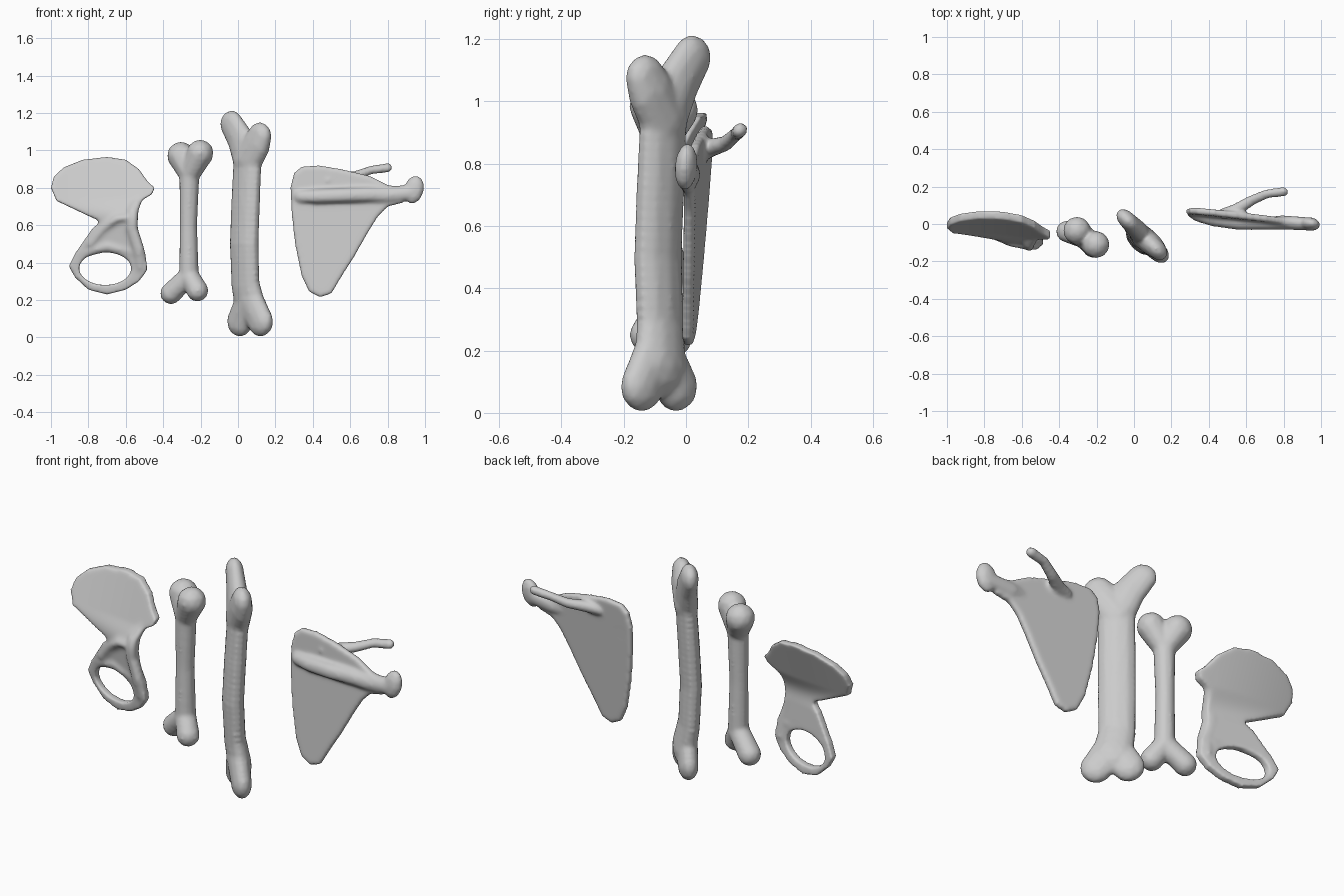
import bpy
import bmesh
import math
from mathutils import Matrix, Vector

start_cube = bpy.data.objects.get("Cube")
if start_cube:
    bpy.data.objects.remove(start_cube, do_unlink=True)

bone_grey = bpy.data.materials.new("bone_grey")
bone_grey.use_nodes = True
bone_grey.diffuse_color = (0.6, 0.6, 0.6, 1)
shader = next(n for n in bone_grey.node_tree.nodes if n.type == "BSDF_PRINCIPLED")
shader.inputs["Base Color"].default_value = (0.6, 0.6, 0.6, 1)


def ball(bm, center, radii, tilt=0):
    """Ellipsoid, tilted about the y axis."""
    matrix = (Matrix.Translation(center) @ Matrix.Rotation(tilt, 4, "Y")
              @ Matrix.Diagonal((*radii, 1)))
    bmesh.ops.create_icosphere(bm, subdivisions=2, radius=1, matrix=matrix)


def limb(bm, points, squash=1.0):
    """Rounded limb through (x, y, z, radius) points, squashed in y."""
    for first, last in zip(points, points[1:]):
        a, b = Vector(first), Vector(last)
        gap = (a.xyz - b.xyz).length
        steps = max(2, math.ceil(gap / (0.35 * min(a.w, b.w))))
        for i in range(steps + 1):
            p = a.lerp(b, i / steps)
            ball(bm, p.xyz, (p.w, p.w * squash, p.w))


def plate(bm, loops, thickness):
    """Solid plate from closed (x, z) loops; the later loops are holes."""
    edges = []
    for loop in loops:
        verts = [bm.verts.new((x, -thickness / 2, z)) for x, z in loop]
        edges += [bm.edges.new((v, verts[i - 1])) for i, v in enumerate(verts)]
    filled = bmesh.ops.triangle_fill(bm, use_beauty=True, use_dissolve=False, edges=edges)
    faces = [f for f in filled["geom"] if isinstance(f, bmesh.types.BMFace)]
    grown = bmesh.ops.extrude_face_region(bm, geom=faces, use_keep_orig=True)
    moved = [v for v in grown["geom"] if isinstance(v, bmesh.types.BMVert)]
    bmesh.ops.translate(bm, verts=moved, vec=(0, thickness, 0))
    bmesh.ops.recalc_face_normals(bm, faces=bm.faces[:])


def finish(name, bm, bend=None, matrix=None, rounds=6):
    """Fuse the parts into one smooth skin, then bend it in y and place it."""
    mesh = bpy.data.meshes.new(name)
    bm.to_mesh(mesh)
    bm.free()
    obj = bpy.data.objects.new(name, mesh)
    bpy.context.collection.objects.link(obj)
    skin = obj.modifiers.new("skin", "REMESH")
    skin.mode = "VOXEL"
    skin.voxel_size = 0.01
    soft = obj.modifiers.new("soft", "SMOOTH")
    soft.factor = 0.5
    soft.iterations = rounds
    graph = bpy.context.evaluated_depsgraph_get()
    fused = bpy.data.meshes.new_from_object(obj.evaluated_get(graph))
    obj.modifiers.clear()
    obj.data = fused
    fused.name = name
    if bend:
        for v in fused.vertices:
            v.co.y += bend(v.co.x, v.co.z)
    if matrix:
        fused.transform(matrix)
    fused.materials.clear()
    fused.materials.append(bone_grey)
    fused.shade_smooth()


# Thigh bone: flattened shaft with paired lobes, turned diagonally
bm = bmesh.new()
limb(bm, [(0.02, 0.02, 0.15, 0.105), (0, 0, 0.28, 0.096), (0, -0.01, 0.5, 0.098),
          (0, 0, 0.7, 0.098), (0, 0.015, 0.95, 0.096)], 0.57)
limb(bm, [(0, 0.015, 0.95, 0.096), (-0.06, 0.02, 1.06, 0.085),
          (-0.125, 0.02, 1.14, 0.075)], 0.62)
limb(bm, [(0, 0.015, 0.95, 0.096), (0.06, 0.02, 1.03, 0.09),
          (0.087, 0.02, 1.075, 0.077)], 0.66)
for side in (-1, 1):
    limb(bm, [(0.02, 0.01, 0.2, 0.09), (0.02 + side * 0.078, 0.015, 0.085, 0.083)], 0.64)
finish("thigh_bone", bm,
       matrix=Matrix.Translation((0.04, -0.083, 0)) @ Matrix.Rotation(-math.pi / 4, 4, "Z"))

# Upper arm bone: round shaft with two knobs at each end
bm = bmesh.new()
low, high = (-0.262, -0.08, 0.33, 0.055), (-0.26, -0.08, 0.87, 0.056)
limb(bm, [low, (-0.265, -0.08, 0.6, 0.049), high])
limb(bm, [high, (-0.305, -0.035, 0.972, 0.076)])
limb(bm, [high, (-0.203, -0.11, 0.985, 0.074)])
limb(bm, [low, (-0.358, -0.04, 0.236, 0.06)])
limb(bm, [low, (-0.217, -0.123, 0.25, 0.06)])
finish("upper_arm_bone", bm)

# Hip bone: fan blade over a ring, with a hollow socket between
hip_outline = [(-1, .8), (-.985, .86), (-.93, .91), (-.83, .95), (-.7, .965), (-.6, .95),
               (-.53, .9), (-.48, .83), (-.445, .8), (-.46, .765), (-.53, .725),
               (-.54, .6), (-.53, .52), (-.495, .45), (-.485, .36), (-.53, .3),
               (-.6, .255), (-.7, .23), (-.8, .255), (-.87, .32), (-.905, .38),
               (-.87, .45), (-.78, .58), (-.735, .62), (-.8, .65), (-.97, .73)]
hip_hole = []
for i in range(24):
    t = i * math.tau / 24
    hip_hole.append((-0.71 + 0.14 * math.cos(t),
                     0.37 + 0.09 * math.sin(t) * (1 if math.sin(t) < 0 else 0.94)))
bm = bmesh.new()
plate(bm, [hip_outline, hip_hole], 0.045)
limb(bm, [(-.52, 0, .77, .022), (-.565, -.01, .68, .034), (-.57, -.01, .58, .036),
          (-.535, -.01, .47, .036), (-.525, 0, .37, .032)])
limb(bm, [(-.57, -.015, .645, .026), (-.65, -.02, .635, .024),
          (-.73, -.015, .575, .024), (-.79, -.01, .5, .026)])
limb(bm, [(-.83, 0, .45, .026), (-.7, -.01, .485, .026), (-.56, 0, .45, .028)])


def hip_bend(x, z):
    t = min(max((z - 0.58) / 0.17, 0), 1)
    t = t * t * (3 - 2 * t)
    blade = 0.37 * (z - 0.65) - 0.09 * (x + 0.7) - 0.25 * (x + 0.72) ** 2
    ring = 0.1 * (0.65 - z) - 0.24 * (x + 0.7)
    return -0.07 + t * blade + (1 - t) * ring


finish("hip_bone", bm, hip_bend, rounds=7)

# Shoulder blade: tapering plate, front ridge with knob, and rear hook
shoulder_outline = [(.28, .8), (.3, .88), (.34, .913), (.43, .92), (.55, .9), (.7, .865),
                    (.8, .815), (.88, .8), (.88, .72), (.8, .7), (.75, .65), (.7, .57),
                    (.62, .43), (.55, .32), (.5, .235), (.44, .215), (.38, .245),
                    (.34, .33), (.305, .5), (.288, .65)]
bm = bmesh.new()
plate(bm, [shoulder_outline], 0.036)
limb(bm, [(.335, -.015, .755, .035), (.42, -.03, .755, .039), (.55, -.034, .76, .041),
          (.7, -.02, .765, .042), (.8, -.004, .762, .046), (.92, 0, .775, .044)], 0.85)
ball(bm, (0.94, 0, 0.79), (0.055, 0.037, 0.08), 0.25)
limb(bm, [(.48, .005, .84, .03), (.55, .035, .85, .032), (.63, .09, .865, .027),
          (.71, .13, .895, .024), (.8, .15, .907, .026)])
finish("shoulder_blade", bm,
       lambda x, z: 0.065 + 0.075 * (z - 0.8) - 0.1 * (x - 0.3))
